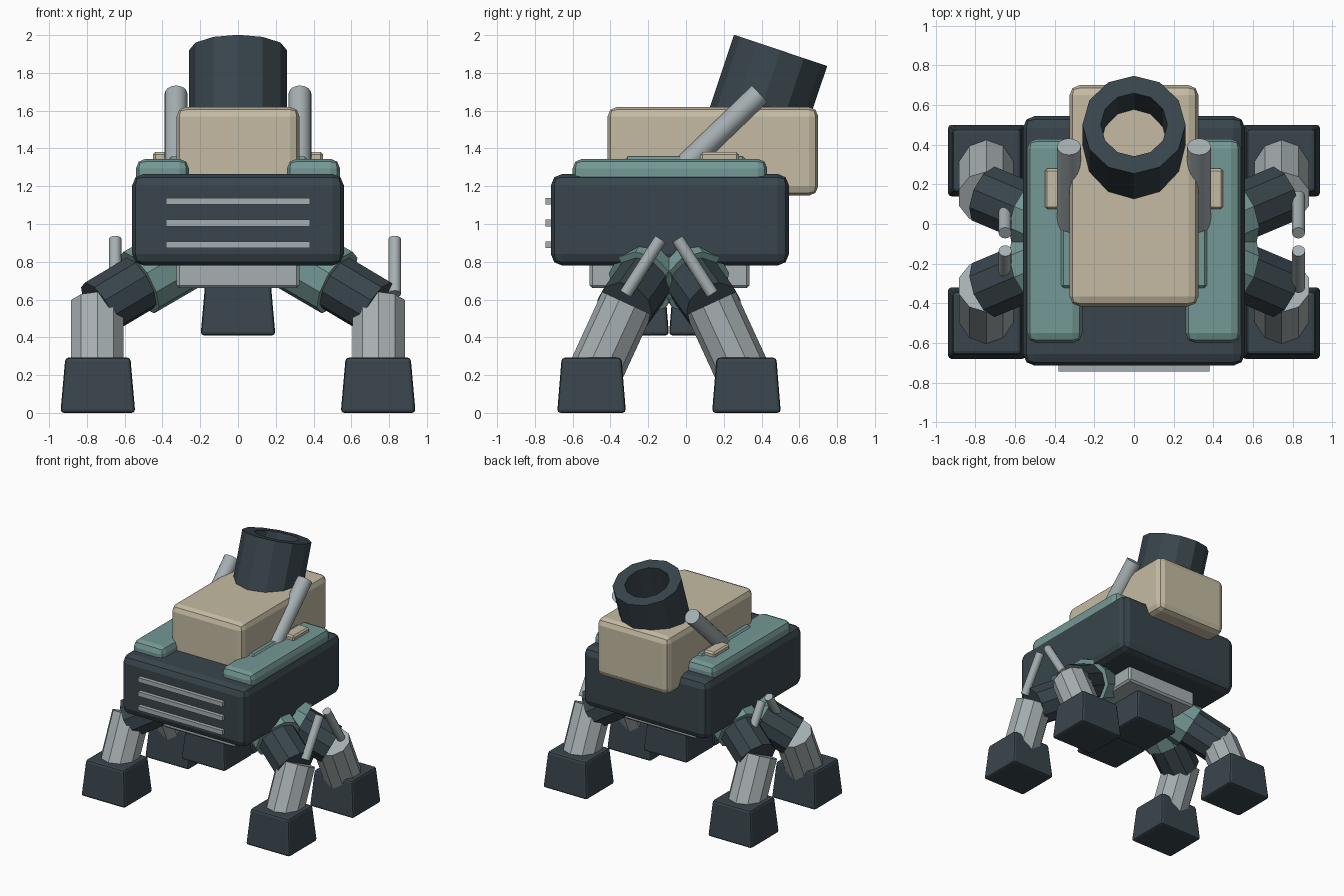
import bpy
import bmesh
from math import radians
from mathutils import Vector, Matrix

if "Cube" in bpy.data.objects:
    bpy.data.objects.remove(bpy.data.objects["Cube"])


def material(name, rgb):
    m = bpy.data.materials.new(name)
    m.use_nodes = True
    m.diffuse_color = (*rgb, 1)
    m.node_tree.nodes["Principled BSDF"].inputs["Base Color"].default_value = (*rgb, 1)
    return m


SLATE = material("dark slate", (0.04, 0.06, 0.072))
CREAM = material("cream", (0.56, 0.5, 0.37))
TEAL = material("muted teal", (0.175, 0.315, 0.3))
STEEL = material("light steel", (0.38, 0.43, 0.445))


def finish(name, bm, mat, smooth=False):
    bmesh.ops.recalc_face_normals(bm, faces=bm.faces)
    mesh = bpy.data.meshes.new(name)
    bm.to_mesh(mesh)
    bm.free()
    mesh.materials.append(mat)
    ob = bpy.data.objects.new(name, mesh)
    bpy.context.collection.objects.link(ob)
    if smooth:
        bpy.ops.object.select_all(action="DESELECT")
        ob.select_set(True)
        bpy.context.view_layer.objects.active = ob
        bpy.ops.object.shade_smooth_by_angle(angle=radians(40))
    return ob


def box(name, xs, ys, zs, mat, bevel=0.0, segments=2, taper=1.0):
    """Bevelled box between limits; taper scales the top face."""
    bm = bmesh.new()
    bmesh.ops.create_cube(bm, size=1)
    for v in bm.verts:
        k = taper if v.co.z > 0 else 1
        v.co = Vector(((xs[0] + xs[1]) / 2 + v.co.x * k * (xs[1] - xs[0]),
                       (ys[0] + ys[1]) / 2 + v.co.y * k * (ys[1] - ys[0]),
                       (zs[0] + zs[1]) / 2 + v.co.z * (zs[1] - zs[0])))
    if bevel:
        bmesh.ops.bevel(bm, geom=bm.edges[:], offset=bevel, segments=segments,
                        profile=0.5, affect="EDGES")
    return finish(name, bm, mat)


def rod(name, a, b, radius, mat, sides=10, smooth=False):
    """Capped cylinder from point a to point b."""
    a, b = Vector(a), Vector(b)
    bm = bmesh.new()
    bmesh.ops.create_cone(bm, cap_ends=True, segments=sides, radius1=radius,
                          radius2=radius, depth=(b - a).length)
    turn = (b - a).to_track_quat("Z", "Y").to_matrix().to_4x4()
    bmesh.ops.transform(bm, matrix=Matrix.Translation((a + b) / 2) @ turn, verts=bm.verts)
    return finish(name, bm, mat, smooth)


# Hull, belly plate and front grille
box("hull", (-0.56, 0.56), (-0.715, 0.545), (0.78, 1.265), SLATE, 0.06)
box("belly_plate", (-0.325, 0.325), (-0.51, 0.335), (0.66, 0.85), STEEL, 0.015, 1)
for i, z in enumerate((0.89, 1.005, 1.12)):
    box(f"grille_slat_{i + 1}", (-0.38, 0.38), (-0.745, -0.69), (z - 0.018, z + 0.018), STEEL)

# Upper housing on its deck plate
box("deck_plate", (-0.375, 0.375), (-0.33, 0.32), (1.2, 1.357), TEAL, 0.02, 1)
box("upper_housing", (-0.325, 0.325), (-0.415, 0.7), (1.15, 1.62), CREAM, 0.05)

# Open tilted barrel, spun from a rectangular wall section
bm = bmesh.new()
ring = [bm.verts.new((r, 0, z)) for r, z in
        ((0.26, 0), (0.26, 0.46), (0.168, 0.46), (0.168, 0))]
section = [bm.edges.new((ring[i], ring[(i + 1) % 4])) for i in range(4)]
bmesh.ops.spin(bm, geom=ring + section, cent=(0, 0, 0), axis=(0, 0, 1),
               angle=radians(360), steps=12, use_duplicate=False)
bmesh.ops.remove_doubles(bm, verts=bm.verts, dist=0.0005)
tilt = Matrix.Rotation(radians(-18.5), 4, "X")
bmesh.ops.transform(bm, matrix=Matrix.Translation((0, 0.355, 1.483)) @ tilt, verts=bm.verts)
finish("barrel", bm, SLATE)

# Paired side pads, hatches and exhaust pipes
for side, s in (("left", 1), ("right", -1)):
    def span(a, b):
        return sorted((s * a, s * b))
    box(f"{side}_side_pad", span(0.26, 0.54), (-0.6, 0.43), (1.18, 1.345), TEAL, 0.05)
    box(f"{side}_hatch", span(0.35, 0.45), (0.075, 0.28), (1.32, 1.38), CREAM, 0.012, 1)
    rod(f"{side}_exhaust", (s * 0.328, -0.02, 1.295), (s * 0.328, 0.39, 1.69),
        0.06, STEEL, 16, True)

# Four splayed legs, mirrored across the middle plane between them
MID = -0.09


def foot(name, x, y, z):
    box(name, (x - 0.198, x + 0.198), (y - 0.182, y + 0.182), (z, z + 0.293),
        SLATE, 0.018, 2, 0.87)


for end, e in (("rear", 1), ("front", -1)):
    for side, s in (("left", 1), ("right", -1)):
        def at(x, dy, z):
            return (s * x, MID + e * dy, z)
        tag = f"{end}_{side}"
        rod(f"{tag}_hip", at(0.25, 0.03, 0.85), at(0.525, 0.145, 0.69), 0.185, TEAL)
        rod(f"{tag}_upper_leg", at(0.48, 0.125, 0.71), at(0.74, 0.235, 0.555), 0.155, SLATE)
        rod(f"{tag}_lower_leg", at(0.745, 0.222, 0.58), at(0.745, 0.42, 0.15), 0.145, STEEL)
        foot(f"{tag}_foot", s * 0.742, MID + e * 0.41, 0)
        # Pistons sit on the same offset of every leg
        x = s * 0.74 + 0.09
        rod(f"{tag}_piston", (x, MID + e * 0.045, 0.92), (x, MID + e * 0.23, 0.63),
            0.033, STEEL, 12, True)
    # Stowed foot block under the belly
    foot(f"{end}_belly_foot", 0, MID + e * 0.182, 0.41)
